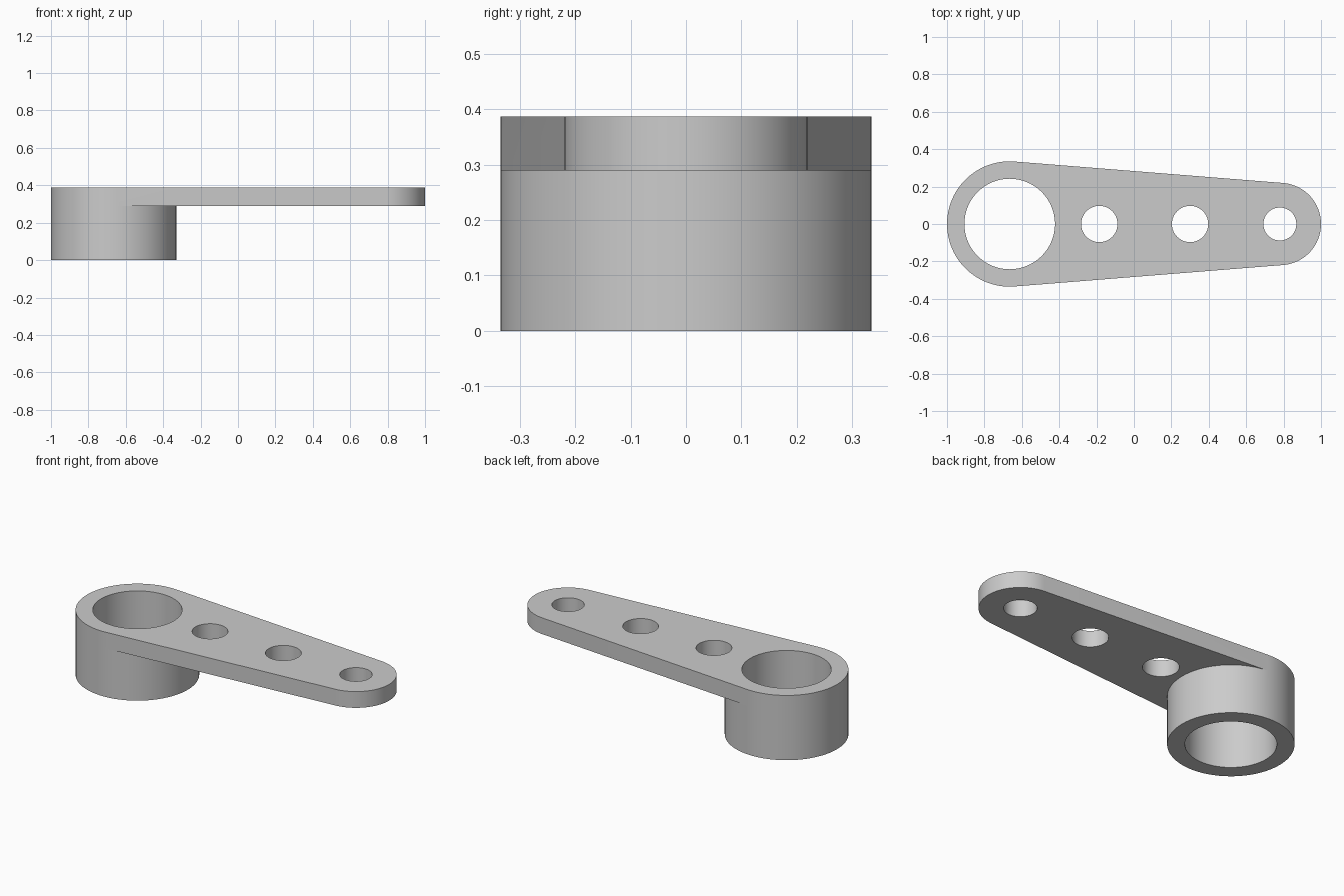
import bpy
import bmesh
from math import acos, cos, sin, pi, radians
from mathutils import Vector

default = bpy.data.objects.get("Cube")
if default:
    bpy.data.objects.remove(default, do_unlink=True)

# Main dimensions
HUB_X, HUB_R, BORE_R = -0.665, 0.335, 0.242
TIP_X, TIP_R = 0.78, 0.22
BASE, UNDER, TOP = 0.0, 0.29, 0.387
HOLES = [(-0.185, 0.097), (0.3, 0.097), (TIP_X, 0.088)]
tangent = acos((HUB_R - TIP_R) / (TIP_X - HUB_X))


def arc(cx, r, start, end, steps):
    angles = [start + (end - start) * i / steps for i in range(steps + 1)]
    return [(cx + r * cos(a), r * sin(a)) for a in angles]


def circle(cx, r):
    return arc(cx, r, 0, 2 * pi, 64)[:-1]


bm = bmesh.new()


def wall(points, z0, z1, closed=True):
    """Vertical strip standing on a path."""
    low = [bm.verts.new((x, y, z0)) for x, y in points]
    high = [bm.verts.new((x, y, z1)) for x, y in points]
    count = len(points)
    for i in range(count if closed else count - 1):
        j = (i + 1) % count
        bm.faces.new((low[i], low[j], high[j], high[i]))


def cap(loops, z):
    """Flat face filled between an outline and its holes."""
    edges = []
    for points in loops:
        verts = [bm.verts.new((x, y, z)) for x, y in points]
        edges += [bm.edges.new((verts[i - 1], verts[i])) for i in range(len(verts))]
    bmesh.ops.triangle_fill(bm, edges=edges, use_beauty=True, normal=Vector((0, 0, 1)))


hub_back = arc(HUB_X, HUB_R, tangent, 2 * pi - tangent, 48)
hub_front = arc(HUB_X, HUB_R, -tangent, tangent, 40)
tip = arc(TIP_X, TIP_R, -tangent, tangent, 40)
bore = circle(HUB_X, BORE_R)
holes = [circle(x, r) for x, r in HOLES]

# Tapered arm: rim, top and underside
wall(hub_back + tip, UNDER, TOP)
cap([hub_back + tip, bore] + holes, TOP)
cap([tip + hub_front[::-1]] + holes, UNDER)
for hole in holes:
    wall(hole, UNDER, TOP)

# Hub: outer wall, through bore and bottom ring
wall(hub_back, BASE, UNDER, closed=False)
wall(hub_front, BASE, UNDER, closed=False)
wall(bore, BASE, TOP)
cap([hub_back + hub_front[1:-1], bore], BASE)

bmesh.ops.remove_doubles(bm, verts=bm.verts, dist=0.0001)
bmesh.ops.recalc_face_normals(bm, faces=bm.faces)
mesh = bpy.data.meshes.new("lever_arm")
bm.to_mesh(mesh)
bm.free()

# Plain grey material
grey = bpy.data.materials.new("light_grey")
grey.use_nodes = True
color = (0.6, 0.6, 0.6, 1)
grey.diffuse_color = color
grey.node_tree.nodes["Principled BSDF"].inputs["Base Color"].default_value = color
mesh.materials.append(grey)

lever = bpy.data.objects.new("lever_arm", mesh)
bpy.context.collection.objects.link(lever)
bpy.ops.object.select_all(action="DESELECT")
lever.select_set(True)
bpy.context.view_layer.objects.active = lever
bpy.ops.object.shade_smooth_by_angle(angle=radians(30))
